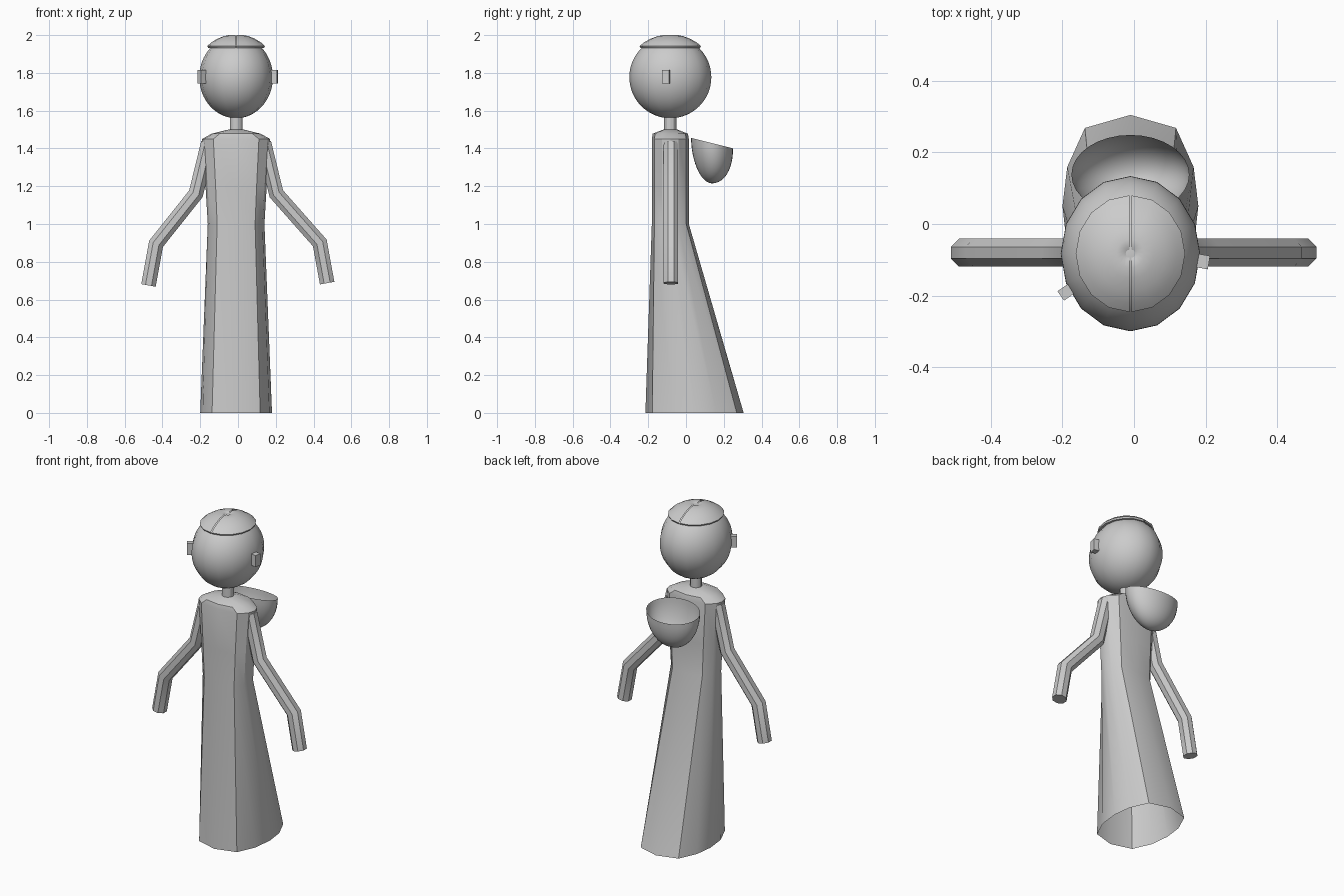
import bpy, bmesh, math
from mathutils import Vector, Matrix

if "Cube" in bpy.data.objects:
    bpy.data.objects.remove(bpy.data.objects["Cube"])

CX, CY = -0.01, -0.083   # figure axis


def finish(name, bm, angle=30):
    bmesh.ops.recalc_face_normals(bm, faces=bm.faces)
    me = bpy.data.meshes.new(name)
    bm.to_mesh(me)
    bm.free()
    ob = bpy.data.objects.new(name, me)
    bpy.context.collection.objects.link(ob)
    bpy.ops.object.select_all(action='DESELECT')
    ob.select_set(True)
    bpy.context.view_layer.objects.active = ob
    if angle:
        bpy.ops.object.shade_smooth_by_angle(angle=math.radians(angle))
    return ob


def loft(bm, rings, closed=True, caps=(False, False)):
    rows = [[bm.verts.new(p) for p in r] for r in rings]
    n = len(rows[0])
    for a, b in zip(rows, rows[1:]):
        for i in range(n if closed else n - 1):
            j = (i + 1) % n
            bm.faces.new((a[i], a[j], b[j], b[i]))
    for cap, row in zip(caps, (rows[0], rows[-1])):
        if cap:
            bm.faces.new(row)


def ellipse(cx, cy, z, rx, ry, n, start=0.0, sweep=2 * math.pi, closed=True):
    steps = n if closed else n + 1
    return [Vector((cx + rx * math.cos(start + sweep * i / n),
                    cy + ry * math.sin(start + sweep * i / n), z)) for i in range(steps)]


# Robe: twelve-sided rounded section, trailing at the back, open hem
half = [(0, 1), (.67, .86), (.93, .44), (1, .02), (.93, -.44), (.67, -.86), (0, -1)]
section = half + [(-x, y) for x, y in half[-2:0:-1]]
levels = [(0, .045, .19, .26), (1.0, CY, .15, .098), (1.2, CY, .162, .098),
          (1.45, CY, .18, .098), (1.478, CY, .13, .093), (1.50, CY, .04, .037)]
bm = bmesh.new()
loft(bm, [[(CX + x * rx, cy + y * ry, z) for x, y in section]
          for z, cy, rx, ry in levels], caps=(False, True))
finish("robe", bm)

# Neck
bm = bmesh.new()
loft(bm, [ellipse(CX, CY, z, .033, .033, 12) for z in (1.48, 1.60)], caps=(True, True))
finish("neck", bm)

# Head
bm = bmesh.new()
bmesh.ops.create_uvsphere(bm, u_segments=16, v_segments=32, radius=1,
                          matrix=Matrix.Translation((CX, CY, 1.777))
                          @ Matrix.Diagonal((.195, .217, .217, 1)))
finish("head", bm, 40)

# Cap: two half shells meeting at a narrow seam, dimpled on top
profile = [(.70, 1.933), (.97, 1.933), (1, 1.942), (.85, 1.962), (.65, 1.98),
           (.42, 1.994), (.24, 2.0), (.12, 1.998), (.01, 1.988)]
for side, name in ((1, "cap_right"), (-1, "cap_left")):
    bm = bmesh.new()
    loft(bm, [ellipse(CX + side * .003, CY, z, side * .15 * r, .163 * r, 8,
                      -math.pi / 2, math.pi, False) for r, z in profile], closed=False)
    finish(name, bm, 40)

# Ears: small blocks
for name, loc, size, turn in (("ear_right", (.187, -.104, 1.779), (.046, .038, .07), -10),
                              ("ear_left", (-.186, -.188, 1.779), (.046, .032, .07), 35)):
    bm = bmesh.new()
    bmesh.ops.create_cube(bm, size=1, matrix=Matrix.Translation(loc)
                          @ Matrix.Rotation(math.radians(turn), 4, 'Z')
                          @ Matrix.Diagonal((*size, 1)))
    finish(name, bm, 0)


# Arms: eight-sided tubes mitred at the joints
def arm(name, pts, r=.042):
    pts = [Vector((x, -.08, z)) for x, z in pts]
    rings = []
    for i, p in enumerate(pts):
        d0 = (p - pts[i - 1]).normalized() if i else (pts[1] - p).normalized()
        d1 = (pts[i + 1] - p).normalized() if i < len(pts) - 1 else d0
        t = (d0 + d1).normalized()
        u = t.cross(Vector((0, 1, 0))) / t.dot(d0)
        rings.append([p + r * (math.cos(a) * u + math.sin(a) * Vector((0, 1, 0)))
                      for a in (math.pi / 4 * (k + .5) for k in range(8))])
    bm = bmesh.new()
    loft(bm, rings, caps=(True, True))
    finish(name, bm, 40)


arm("arm_right", [(.137, 1.43), (.203, 1.16), (.433, .90), (.472, .687)])
arm("arm_left", [(-.157, 1.43), (-.223, 1.16), (-.434, .895), (-.474, .675)])

# Hood: open bowl hanging behind the shoulders, rim sloping backwards
bm = bmesh.new()
rings = []
for i in range(13):
    a = math.pi / 2 * i / 12.3
    s = math.cos(a)
    ring = ellipse(CX, .138, 1.428 - .213 * math.sin(a), .165 * s, .111 * s, 32)
    for v in ring:
        v.z -= .25 * (v.y - .138) * s
    rings.append(ring)
loft(bm, rings, caps=(False, True))
finish("hood", bm, 40)
